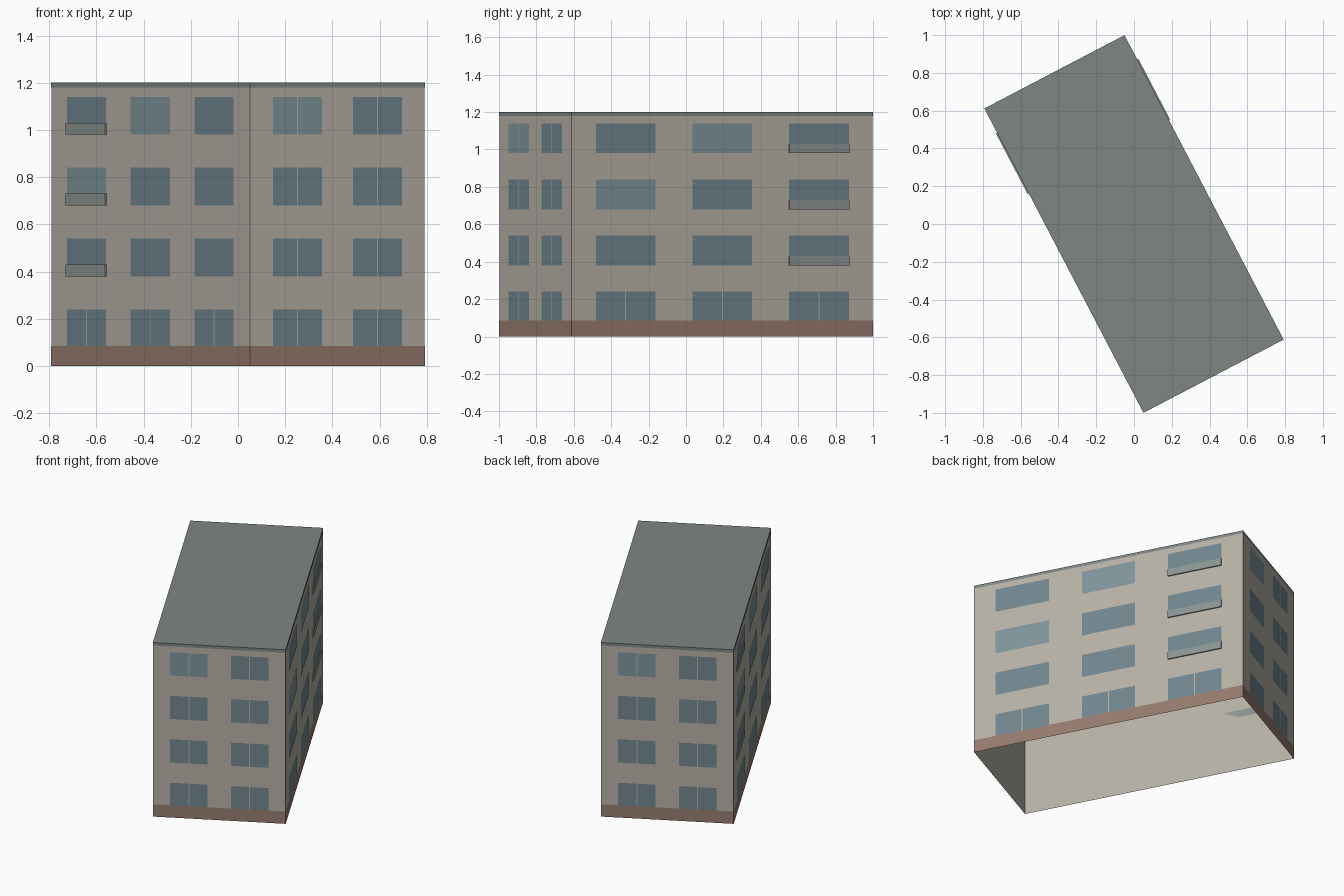
import bpy, bmesh, math
from mathutils import Matrix, Vector

if "Cube" in bpy.data.objects:
    bpy.data.objects.remove(bpy.data.objects["Cube"])

HX, HY, H = 0.4175, 0.908, 1.2        # half width, half length, height
TURN = math.radians(27.6)             # the block stands turned on its plot
FLOOR, BASE = 0.3, 0.085


def material(name, rgb):
    m = bpy.data.materials.new(name)
    m.diffuse_color = (*rgb, 1)
    m.use_nodes = True
    m.node_tree.nodes["Principled BSDF"].inputs["Base Color"].default_value = m.diffuse_color
    return m


WALL = material("wall_render", (0.47, 0.44, 0.38))
BRICK = material("plinth_brown", (0.31, 0.20, 0.155))
ROOF = material("roof_grey", (0.21, 0.24, 0.23))
GLASS = material("glass", (0.165, 0.24, 0.275))
PALE = material("glass_pale", (0.21, 0.30, 0.33))
PANEL = material("balcony_panel", (0.26, 0.30, 0.29))


def finish(name, bm, mats):
    me = bpy.data.meshes.new(name)
    bm.to_mesh(me)
    bm.free()
    for m in mats:
        me.materials.append(m)
    ob = bpy.data.objects.new(name, me)
    ob.rotation_euler.z = TURN
    bpy.context.collection.objects.link(ob)


def shell(name, z0, z1, grow, mat, cap=False):
    """Open rectangular ring of walls, optionally closed on top."""
    bm = bmesh.new()
    x, y = HX + grow, HY + grow
    plan = [(-x, -y), (x, -y), (x, y), (-x, y)]
    lo = [bm.verts.new((*p, z0)) for p in plan]
    hi = [bm.verts.new((*p, z1)) for p in plan]
    for i in range(4):
        j = (i + 1) % 4
        bm.faces.new((lo[i], lo[j], hi[j], hi[i]))
    if cap:
        bm.faces.new(hi)
    finish(name, bm, [mat])


# Walls (open underneath), plinth band, flat roof with thin edge
shell("walls", 0, H - 0.001, 0, WALL)
shell("plinth", 0, BASE, 0.0012, BRICK)
shell("roof", H - 0.02, H, 0.0012, ROOF, cap=True)


def frame(angle, dist):
    """Local x runs along the wall, local y points outwards, z is up."""
    return Matrix.Rotation(angle, 4, 'Z') @ Matrix.Translation((0, -dist, 0))


def pane(bm, fr, x0, x1, z0, z1, index):
    pts = [(x0, z0), (x1, z0), (x1, z1), (x0, z1)]
    f = bm.faces.new([bm.verts.new(fr @ Vector((x, -0.002, z))) for x, z in pts])
    f.material_index = index


def windows(name, fr, centres, half, split_all, pale):
    bm = bmesh.new()
    for k in range(4):
        z0, z1 = k * FLOOR + (0.08 if k else BASE), k * FLOOR + 0.24
        for i, c in enumerate(centres):
            idx = int((k, i) in pale)
            if split_all or k == 0:          # two panes with a mullion gap
                pane(bm, fr, c - half, c - 0.003, z0, z1, idx)
                pane(bm, fr, c + 0.003, c + half, z0, z1, idx)
            else:
                pane(bm, fr, c - half, c + half, z0, z1, idx)
    finish(name, bm, [GLASS, PALE])


def balconies(name, fr, c, half):
    bm = bmesh.new()
    for k in (1, 2, 3):
        z0, z1 = k * FLOOR + 0.08, k * FLOOR + 0.13
        bmesh.ops.create_cube(bm, size=1, matrix=fr @ Matrix.Translation(
            (c, -0.004, (z0 + z1) / 2)) @ Matrix.Diagonal((2 * half, 0.008, z1 - z0, 1)))
    finish(name, bm, [PANEL])


# Windows on the four sides
front, right = frame(0, HY), frame(math.pi / 2, HX)
back, left = frame(math.pi, HY), frame(-math.pi / 2, HX)
short, long = (-0.191, 0.191), (-0.583, 0, 0.583)
windows("front_windows", front, short, 0.118, True, {(3, 0)})
windows("back_windows", back, short, 0.118, True, {(3, 0)})
windows("right_windows", right, long, 0.18, False, {(3, 1), (2, 0)})
windows("left_windows", left, long, 0.18, False, {(3, 1), (2, 0)})

# Balcony parapets at the rear end of both long sides
balconies("right_balconies", right, 0.583, 0.181)
balconies("left_balconies", left, -0.583, 0.181)
